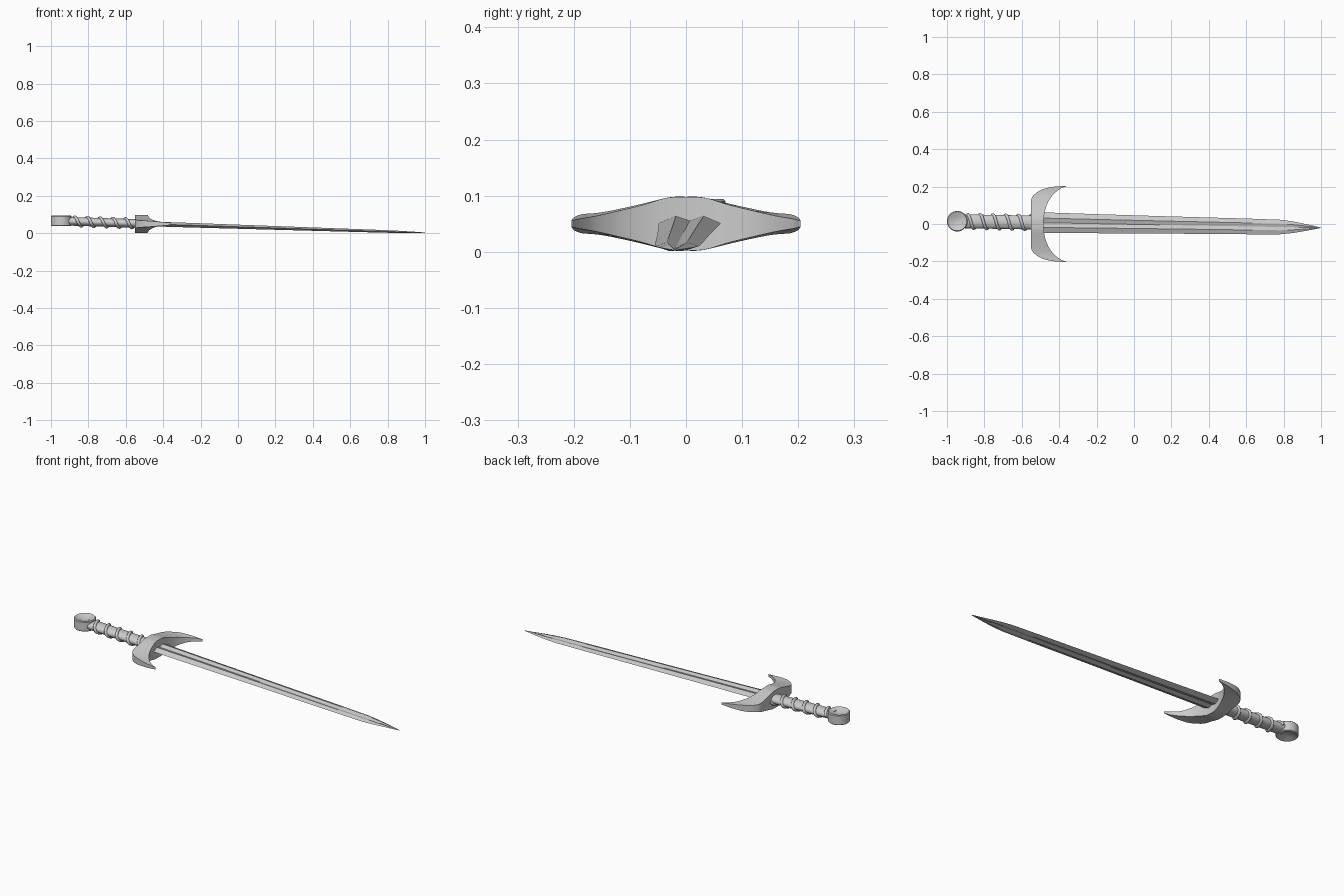
import bpy, math
from mathutils import Vector

if "Cube" in bpy.data.objects:
    bpy.data.objects.remove(bpy.data.objects["Cube"])


def axis(x):
    """Centre line of the slightly tilted sword."""
    return Vector((x, -0.002 - 0.018 * x, 0.035 - 0.032 * x))


def loft(name, rings, angle=30):
    """Skin closed rings of equal length and cap both ends."""
    n = len(rings[0])
    verts = [v for r in rings for v in r]
    faces = [(i * n + j, i * n + (j + 1) % n, (i + 1) * n + (j + 1) % n, (i + 1) * n + j)
             for i in range(len(rings) - 1) for j in range(n)]
    faces += [tuple(reversed(range(n))), tuple(range(len(verts) - n, len(verts)))]
    mesh = bpy.data.meshes.new(name)
    mesh.from_pydata(verts, [], faces)
    obj = bpy.data.objects.new(name, mesh)
    bpy.context.collection.objects.link(obj)
    bpy.ops.object.select_all(action='DESELECT')
    obj.select_set(True)
    bpy.context.view_layer.objects.active = obj
    bpy.ops.object.mode_set(mode='EDIT')
    bpy.ops.mesh.select_all(action='SELECT')
    bpy.ops.mesh.normals_make_consistent(inside=False)
    bpy.ops.object.mode_set(mode='OBJECT')
    bpy.ops.object.shade_smooth_by_angle(angle=math.radians(angle))
    return obj


def ellipse(c, ry, rz, n=24):
    return [c + Vector((0, ry * math.cos(a), rz * math.sin(a)))
            for a in (2 * math.pi * i / n for i in range(n))]


# Blade: fullered section on both faces, tapering to a point
section = [(1, 0), (0.45, 1), (0, 0.35), (-0.45, 1), (-1, 0), (-0.45, -1), (0, -0.35), (0.45, -1)]
stations = [(-0.51, 0.056, 0.013), (-0.2, 0.051, 0.012), (0.2, 0.046, 0.010), (0.6, 0.042, 0.008),
            (0.78, 0.039, 0.007), (0.85, 0.031, 0.006), (0.93, 0.016, 0.004), (1.0, 0.001, 0.001)]
loft("blade", [[axis(x) + Vector((0, w * y, h * z)) for y, z in section] for x, w, h in stations], 20)

# Guard: half outline (outer x, y, half height, inner x, y, half height), smoothed and mirrored
half = [(-0.55, 0.0, 0.048, -0.484, 0.0, 0.048),
        (-0.55, 0.03, 0.047, -0.482, 0.035, 0.046),
        (-0.55, 0.08, 0.035, -0.475, 0.075, 0.034),
        (-0.55, 0.13, 0.024, -0.458, 0.12, 0.023),
        (-0.53, 0.16, 0.019, -0.43, 0.16, 0.014),
        (-0.49, 0.185, 0.017, -0.402, 0.183, 0.010),
        (-0.43, 0.199, 0.012, -0.382, 0.195, 0.008),
        (-0.36, 0.204, 0.006, -0.363, 0.201, 0.006)]
mirror = [(a, -b, c, d, -e, f) for a, b, c, d, e, f in reversed(half[1:])]
pts = mirror + half


def smooth(p, steps=3):
    out = []
    for i in range(len(p) - 1):
        a, b, c, d = p[max(i - 1, 0)], p[i], p[i + 1], p[min(i + 2, len(p) - 1)]
        for s in range(steps):
            t = s / steps
            out.append([0.5 * (2 * q + (r - o) * t + (2 * o - 5 * q + 4 * r - u) * t * t
                               + (3 * q - o - 3 * r + u) * t ** 3) for o, q, r, u in zip(a, b, c, d)])
    return out + [list(p[-1])]


zc = 0.050
loft("guard", [[Vector((ox, oy, zc - oh)), Vector((ix, iy, zc - ih)),
                Vector((ix, iy, zc + ih)), Vector((ox, oy, zc + oh))]
               for ox, oy, oh, ix, iy, ih in smooth(pts)])

# Grip core
loft("grip", [ellipse(axis(x), 0.037, 0.023) for x in (-0.92, -0.53)], 40)

# Spiral cord wound round the grip
curve = bpy.data.curves.new("grip_wrap", 'CURVE')
curve.dimensions = '3D'
curve.bevel_depth = 0.008
curve.bevel_resolution = 2
curve.use_fill_caps = True
turns, per = 5, 24
spline = curve.splines.new('POLY')
spline.points.add(turns * per)
for i, p in enumerate(spline.points):
    a = 2 * math.pi * i / per
    c = axis(-0.89 + 0.068 * i / per)
    p.co = (c.x, c.y + 0.038 * math.cos(a), c.z + 0.024 * math.sin(a), 1)
bpy.context.collection.objects.link(bpy.data.objects.new("grip_wrap", curve))

# Pommel: round disc with dished faces
profile = [(0.001, -0.014), (0.025, -0.017), (0.044, -0.026), (0.051, -0.028), (0.055, -0.024),
           (0.055, 0.024), (0.051, 0.028), (0.044, 0.026), (0.025, 0.017), (0.001, 0.014)]
c = Vector((-0.945, 0.015, 0.066))
loft("pommel", [[c + Vector((r * math.cos(t), r * math.sin(t), z))
                 for t in (2 * math.pi * i / 32 for i in range(32))] for r, z in profile], 40)
